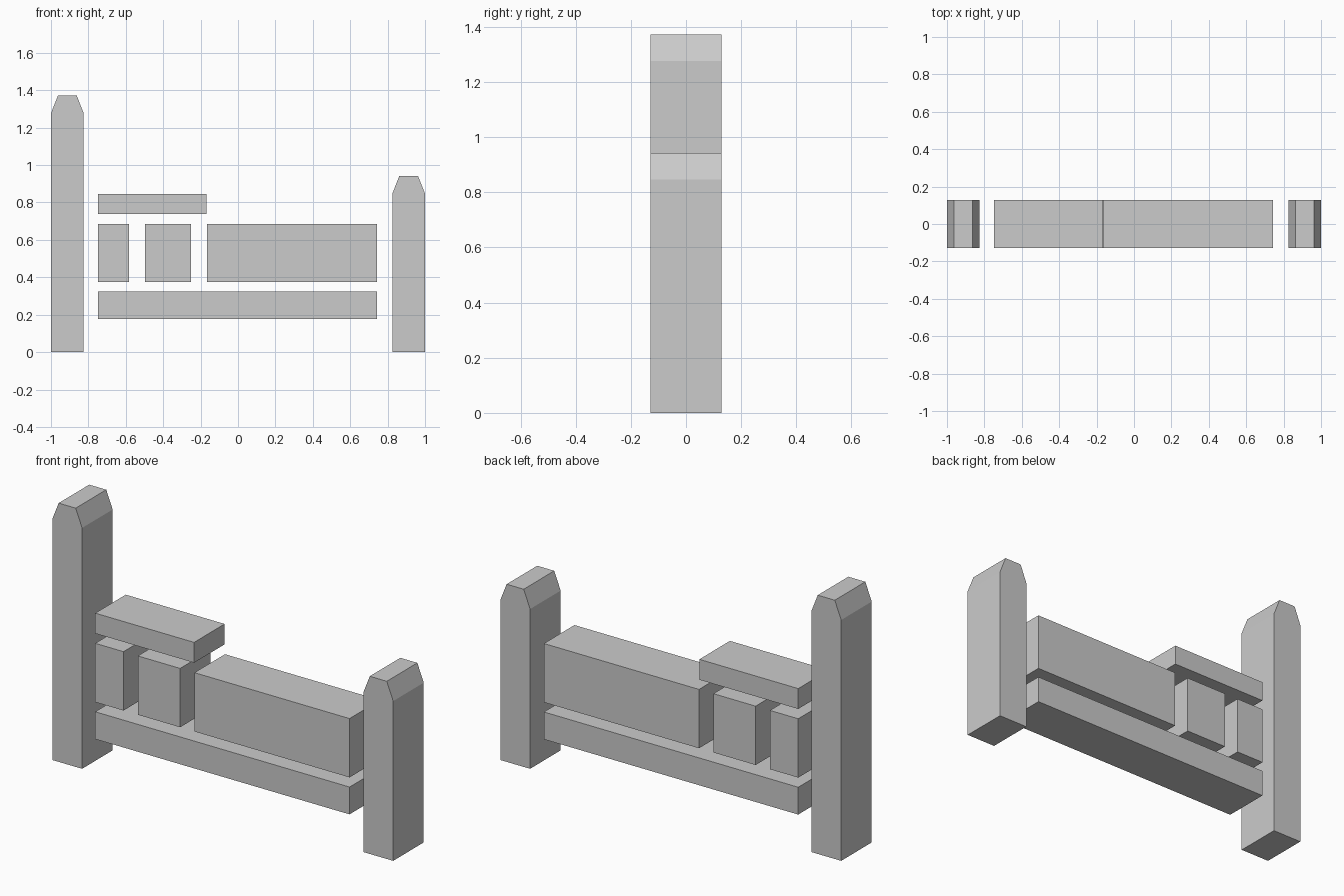
import bpy
import bmesh

DEPTH = 0.256

cube = bpy.data.objects.get("Cube")
if cube:
    bpy.data.objects.remove(cube, do_unlink=True)

# Single plain stone colour
stone = bpy.data.materials.new("grey_stone")
stone.use_nodes = True
grey = (0.6, 0.6, 0.6, 1.0)
stone.diffuse_color = grey
bsdf = next(n for n in stone.node_tree.nodes if n.type == 'BSDF_PRINCIPLED')
bsdf.inputs["Base Color"].default_value = grey
bsdf.inputs["Roughness"].default_value = 0.8


def extrude_profile(name, profile):
    """Extrude an x-z outline through the wall depth, centred on y = 0."""
    bm = bmesh.new()
    face = bm.faces.new([bm.verts.new((x, -DEPTH / 2, z)) for x, z in profile])
    result = bmesh.ops.extrude_face_region(bm, geom=[face])
    moved = [g for g in result["geom"] if isinstance(g, bmesh.types.BMVert)]
    bmesh.ops.translate(bm, verts=moved, vec=(0, DEPTH, 0))
    bmesh.ops.recalc_face_normals(bm, faces=bm.faces[:])
    mesh = bpy.data.meshes.new(name)
    bm.to_mesh(mesh)
    bm.free()
    mesh.materials.append(stone)
    obj = bpy.data.objects.new(name, mesh)
    bpy.context.collection.objects.link(obj)
    return obj


def block(name, x0, x1, z0, z1):
    extrude_profile(name, [(x0, z0), (x1, z0), (x1, z1), (x0, z1)])


def post(name, x, height, half=0.0875, cap_half=0.05, cap=0.095):
    """Upright post whose top narrows to a flat crest."""
    shoulder = height - cap
    extrude_profile(name, [
        (x - half, 0), (x + half, 0), (x + half, shoulder),
        (x + cap_half, height), (x - cap_half, height), (x - half, shoulder)])


# End posts
post("tall_post", -0.9125, 1.372)
post("short_post", 0.9125, 0.942)

# Wall blocks between the posts
block("bottom_beam", -0.748, 0.744, 0.178, 0.323)
block("small_block", -0.748, -0.582, 0.374, 0.686)
block("medium_block", -0.498, -0.25, 0.374, 0.686)
block("large_block", -0.166, 0.744, 0.374, 0.686)
block("top_beam", -0.748, -0.168, 0.738, 0.846)
